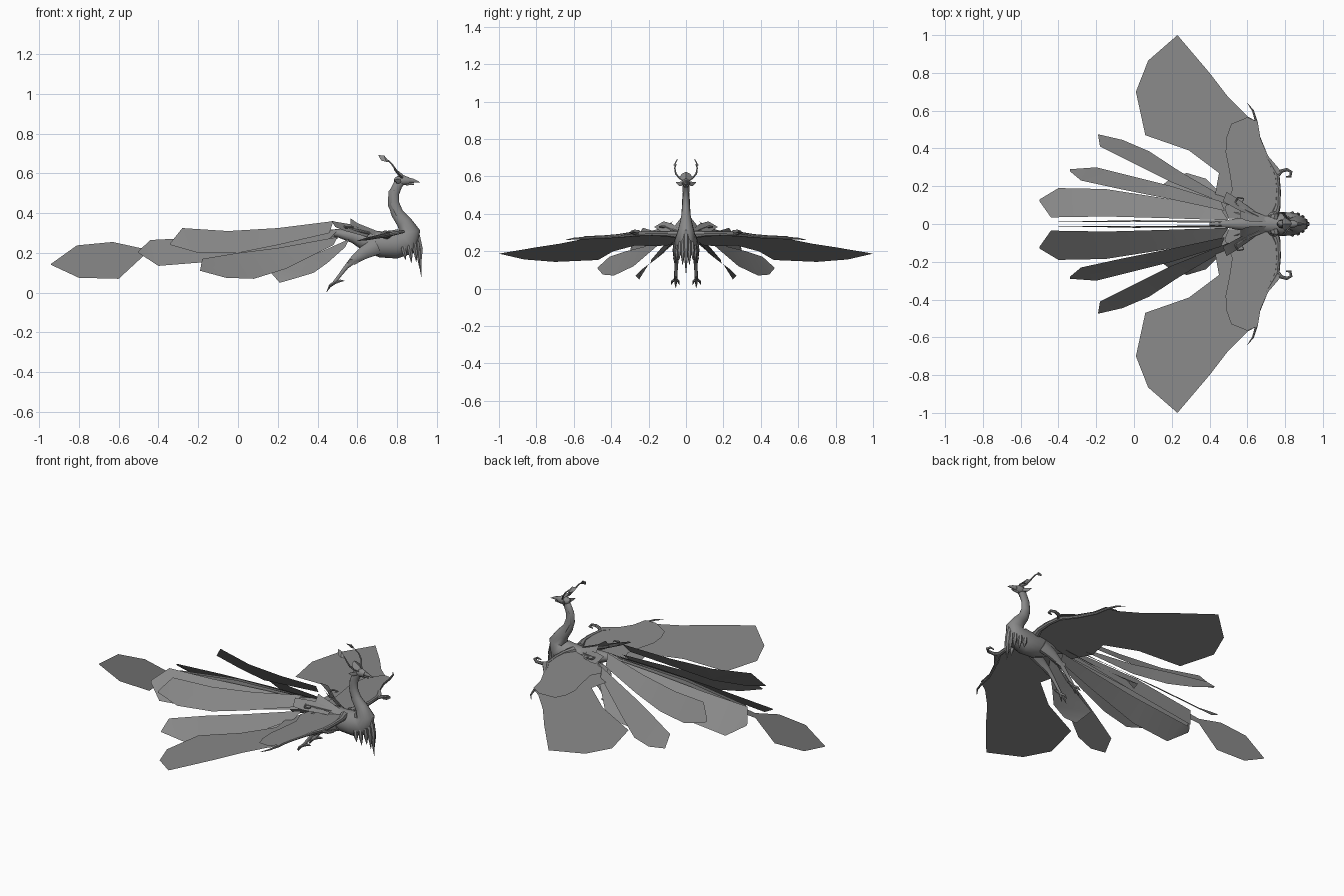
import bpy, bmesh, math
from mathutils import Vector

grey = bpy.data.materials.new("plumage_grey")
grey.diffuse_color = (0.25, 0.25, 0.25, 1)


def finish(name, verts, faces, mirror=False, smooth=True):
    """Make an object, optionally with a copy reflected across y = 0."""
    if mirror:
        n = len(verts)
        verts = verts + [Vector((v[0], -v[1], v[2])) for v in verts]
        faces = faces + [[i + n for i in reversed(f)] for f in faces]
    me = bpy.data.meshes.new(name)
    me.from_pydata([tuple(v) for v in verts], [], faces)
    me.materials.append(grey)
    ob = bpy.data.objects.new(name, me)
    bpy.context.collection.objects.link(ob)
    if smooth:
        bpy.context.view_layer.objects.active = ob
        ob.select_set(True)
        bpy.ops.object.shade_smooth_by_angle(angle=math.radians(40))
        ob.select_set(False)
    return ob


def tube(name, path, mirror=False, ref=(0, 1, 0), sides=10):
    """Loft along (x, y, z, radius[, width along ref])."""
    pts = [Vector(p[:3]) for p in path]
    verts, faces = [], []
    for i, p in enumerate(path):
        t = (pts[min(i + 1, len(pts) - 1)] - pts[max(i - 1, 0)]).normalized()
        s = Vector(ref)
        s = (s - t * s.dot(t)).normalized()
        u = t.cross(s)
        w = p[4] if len(p) > 4 else p[3]
        for k in range(sides):
            a = 2 * math.pi * k / sides
            verts.append(pts[i] + s * w * math.cos(a) + u * p[3] * math.sin(a))
    for i in range(len(pts) - 1):
        for k in range(sides):
            a, b = i * sides + k, i * sides + (k + 1) % sides
            faces.append([a, b, b + sides, a + sides])
    faces.append(list(range(sides))[::-1])
    faces.append([len(verts) - sides + k for k in range(sides)])
    return finish(name, verts, faces, mirror)


def feather(name, inner, outer, mirror=True):
    """Strip between an inner and an outer edge, listed from base to tip."""
    verts, n = [Vector(p) for p in inner + outer], len(inner)
    faces = [[i, i + 1, n + i + 1, n + i] for i in range(n - 1)]
    return finish(name, verts, faces, mirror)


def wing_z(x):
    return 0.145 + 0.2 * (x - 0.02)


def wing_sheet(name, outline, lift=0.0):
    verts = [Vector((x, y, wing_z(x) + lift)) for x, y in outline]
    return finish(name, verts, [list(range(len(verts)))[::-1]], True, False)


def wing_tube(name, path):
    return tube(name, [(x, y, wing_z(x), r) for x, y, r in path], True, (0, 0, 1), 8)


# Body, neck and tail base in one loft
tube("body", [
    (0.84, 0, 0.572, 0.016, 0.014), (0.805, 0, 0.545, 0.024, 0.018),
    (0.785, 0, 0.50, 0.026, 0.017), (0.783, 0, 0.45, 0.028, 0.020),
    (0.80, 0, 0.40, 0.031, 0.024), (0.835, 0, 0.355, 0.038, 0.032),
    (0.865, 0, 0.305, 0.052, 0.045), (0.85, 0, 0.262, 0.075, 0.058),
    (0.79, 0, 0.243, 0.072, 0.064), (0.72, 0, 0.243, 0.066, 0.062),
    (0.65, 0, 0.26, 0.054, 0.05), (0.58, 0, 0.285, 0.035, 0.036),
    (0.50, 0, 0.30, 0.02, 0.022), (0.40, 0, 0.30, 0.006, 0.008)], sides=16)

# Head and beak
tube("head", [(0.785, 0, 0.567, 0.008), (0.80, 0, 0.565, 0.022, 0.02),
              (0.835, 0, 0.565, 0.024, 0.022), (0.86, 0, 0.562, 0.018, 0.015)], sides=12)
tube("upper_beak", [(0.85, 0, 0.566, 0.016, 0.013), (0.88, 0, 0.563, 0.011, 0.008),
                    (0.915, 0, 0.555, 0.001)])
tube("lower_beak", [(0.845, 0, 0.548, 0.009, 0.01), (0.885, 0, 0.545, 0.003)])

# Head crest: fan, ear tufts and long plumes with tip plates
feather("crest_fan", [(0.84, 0, 0.585), (0.81, 0, 0.61), (0.785, 0, 0.625)],
        [(0.83, 0.012, 0.578), (0.80, 0.035, 0.598), (0.785, 0.02, 0.615)])
tube("ear_tuft", [(0.82, 0.012, 0.562, 0.012, 0.005), (0.80, 0.035, 0.56, 0.013, 0.004),
                  (0.785, 0.054, 0.568, 0.001)], True, (1, 0, 0), 6)
tube("crest_plume", [(0.83, 0.01, 0.575, 0.005), (0.81, 0.035, 0.59, 0.005),
                     (0.795, 0.055, 0.615, 0.005), (0.775, 0.06, 0.645, 0.004),
                     (0.755, 0.053, 0.665, 0.003)], True, (1, 0, 0), 6)
feather("plume_tip", [(0.76, 0.054, 0.66), (0.735, 0.05, 0.69), (0.705, 0.042, 0.692)],
        [(0.76, 0.062, 0.656), (0.745, 0.068, 0.658), (0.72, 0.06, 0.665)])

# Hackle along the back of the neck
feather("neck_hackle", [(0.79, 0, 0.55), (0.757, 0, 0.51), (0.753, 0, 0.44), (0.785, 0, 0.37)],
        [(0.80, 0.014, 0.54), (0.773, 0.019, 0.50), (0.77, 0.022, 0.44), (0.80, 0.025, 0.38)])

# Hanging chest feathers
for i, (x, y, top, low) in enumerate([
        (0.90, 0.018, 0.26, 0.125), (0.885, 0.036, 0.25, 0.155),
        (0.86, 0.05, 0.24, 0.15), (0.83, 0.056, 0.23, 0.165)]):
    tube("chest_feather_%d" % i, [(x, y * 0.9, top, 0.012), (x + 0.008, y, (top + low) / 2, 0.012),
                                  (x + 0.012, y, low, 0.001)], True, sides=6)
tube("chest_centre_feather", [(0.90, 0, 0.29, 0.016), (0.917, 0, 0.22, 0.014),
                              (0.915, 0, 0.15, 0.008), (0.922, 0, 0.08, 0.001)], sides=6)

# Legs and clawed feet
tube("leg", [(0.70, 0.042, 0.235, 0.045, 0.026), (0.64, 0.05, 0.205, 0.036, 0.022),
             (0.58, 0.052, 0.165, 0.02, 0.015), (0.545, 0.052, 0.13, 0.012, 0.01),
             (0.51, 0.054, 0.085, 0.009), (0.48, 0.055, 0.045, 0.009)], True)
feather("thigh_feather", [(0.66, 0.05, 0.22), (0.60, 0.066, 0.17), (0.555, 0.07, 0.165)],
        [(0.64, 0.05, 0.17), (0.585, 0.06, 0.14), (0.55, 0.066, 0.15)])
for i, (dx, dy, tz) in enumerate([(-0.04, 0, 0.003), (-0.03, 0.025, 0.02),
                                  (-0.03, -0.02, 0.02), (0.05, 0.003, 0.06)]):
    tube("toe_%d" % i, [(0.485, 0.055, 0.05, 0.009),
                        (0.485 + dx * 0.6, 0.055 + dy * 0.7, (tz + 0.05) / 2 + 0.005, 0.007),
                        (0.485 + dx, 0.055 + dy, tz, 0.001)], True, sides=6)

# Wings: broad membrane, raised coverts, leading arm, hooked claws
wing_sheet("wing", [
    (0.76, 0.03), (0.775, 0.15), (0.765, 0.25), (0.77, 0.29), (0.71, 0.36), (0.67, 0.45),
    (0.655, 0.54), (0.60, 0.57), (0.50, 0.67), (0.40, 0.80), (0.23, 1.0), (0.075, 0.865),
    (0.01, 0.70), (0.06, 0.47), (0.29, 0.39), (0.45, 0.27), (0.43, 0.16), (0.48, 0.03)])
wing_sheet("wing_covert", [
    (0.76, 0.03), (0.775, 0.15), (0.765, 0.25), (0.77, 0.29), (0.71, 0.36), (0.67, 0.45),
    (0.655, 0.54), (0.60, 0.565), (0.515, 0.53), (0.49, 0.46), (0.485, 0.38),
    (0.505, 0.28), (0.52, 0.18), (0.48, 0.08), (0.50, 0.03)], 0.009)
wing_tube("wing_arm", [(0.74, 0.03, 0.025), (0.762, 0.10, 0.015), (0.765, 0.18, 0.012),
                       (0.758, 0.26, 0.013), (0.70, 0.36, 0.009), (0.66, 0.46, 0.008),
                       (0.648, 0.54, 0.007), (0.63, 0.60, 0.005), (0.60, 0.64, 0.001)])
wing_tube("wing_hook", [(0.755, 0.25, 0.011), (0.78, 0.28, 0.010), (0.81, 0.288, 0.009),
                        (0.832, 0.275, 0.008), (0.828, 0.252, 0.007), (0.805, 0.25, 0.003)])

# Fanned tail feathers
feather("inner_tail_feather",
        [(0.50, 0.02, 0.31), (0.20, 0.03, 0.30), (-0.15, 0.04, 0.28), (-0.44, 0.035, 0.265), (-0.50, 0.12, 0.21)],
        [(0.46, 0.08, 0.27), (0.20, 0.13, 0.22), (-0.15, 0.185, 0.155), (-0.40, 0.19, 0.135), (-0.50, 0.13, 0.20)])
feather("middle_tail_feather",
        [(0.48, 0.07, 0.36), (0.20, 0.13, 0.325), (-0.05, 0.18, 0.31), (-0.28, 0.23, 0.325), (-0.34, 0.28, 0.25)],
        [(0.46, 0.12, 0.30), (0.20, 0.20, 0.24), (0.0, 0.25, 0.20), (-0.20, 0.30, 0.20), (-0.34, 0.29, 0.24)])
feather("outer_tail_feather",
        [(0.50, 0.10, 0.28), (0.20, 0.22, 0.225), (0.0, 0.32, 0.20), (-0.18, 0.41, 0.17), (-0.19, 0.47, 0.115)],
        [(0.48, 0.14, 0.24), (0.24, 0.28, 0.12), (0.08, 0.385, 0.07), (-0.06, 0.445, 0.075), (-0.19, 0.475, 0.11)])
feather("lower_tail_feather",
        [(0.56, 0.05, 0.27), (0.38, 0.12, 0.19), (0.14, 0.20, 0.13), (0.21, 0.25, 0.05)],
        [(0.54, 0.09, 0.23), (0.45, 0.17, 0.15), (0.38, 0.24, 0.10), (0.28, 0.27, 0.07)])

# Short rump plates and curls above the tail
feather("rump_plate", [(0.70, 0.01, 0.31), (0.60, 0.015, 0.35), (0.565, 0.03, 0.375)],
        [(0.69, 0.045, 0.29), (0.60, 0.08, 0.31), (0.565, 0.07, 0.325)])
feather("upper_covert", [(0.66, 0.03, 0.31), (0.56, 0.07, 0.345), (0.47, 0.12, 0.36)],
        [(0.65, 0.06, 0.28), (0.54, 0.14, 0.31), (0.49, 0.17, 0.33)])
tube("rump_curl", [(0.66, 0.04, 0.30, 0.01), (0.57, 0.085, 0.32, 0.008), (0.535, 0.11, 0.33, 0.007),
                   (0.55, 0.14, 0.33, 0.006), (0.58, 0.135, 0.33, 0.005), (0.575, 0.115, 0.33, 0.002)],
     True, (0, 0, 1), 6)

# Long upright central tail plume with a diamond end
feather("central_tail_plume",
        [(0.50, 0, 0.32), (0.0, 0, 0.285), (-0.47, 0, 0.22), (-0.63, 0, 0.255), (-0.81, 0, 0.238), (-0.94, 0, 0.145)],
        [(0.50, 0, 0.27), (0.0, 0, 0.22), (-0.47, 0, 0.19), (-0.60, 0, 0.07), (-0.80, 0, 0.075), (-0.94, 0, 0.14)],
        False)
feather("central_tail_blade", [(0.50, 0.006, 0.315), (0.0, 0.012, 0.30), (-0.40, 0.01, 0.245)],
        [(0.48, 0.018, 0.28), (0.0, 0.02, 0.20), (-0.40, 0.012, 0.15)])
